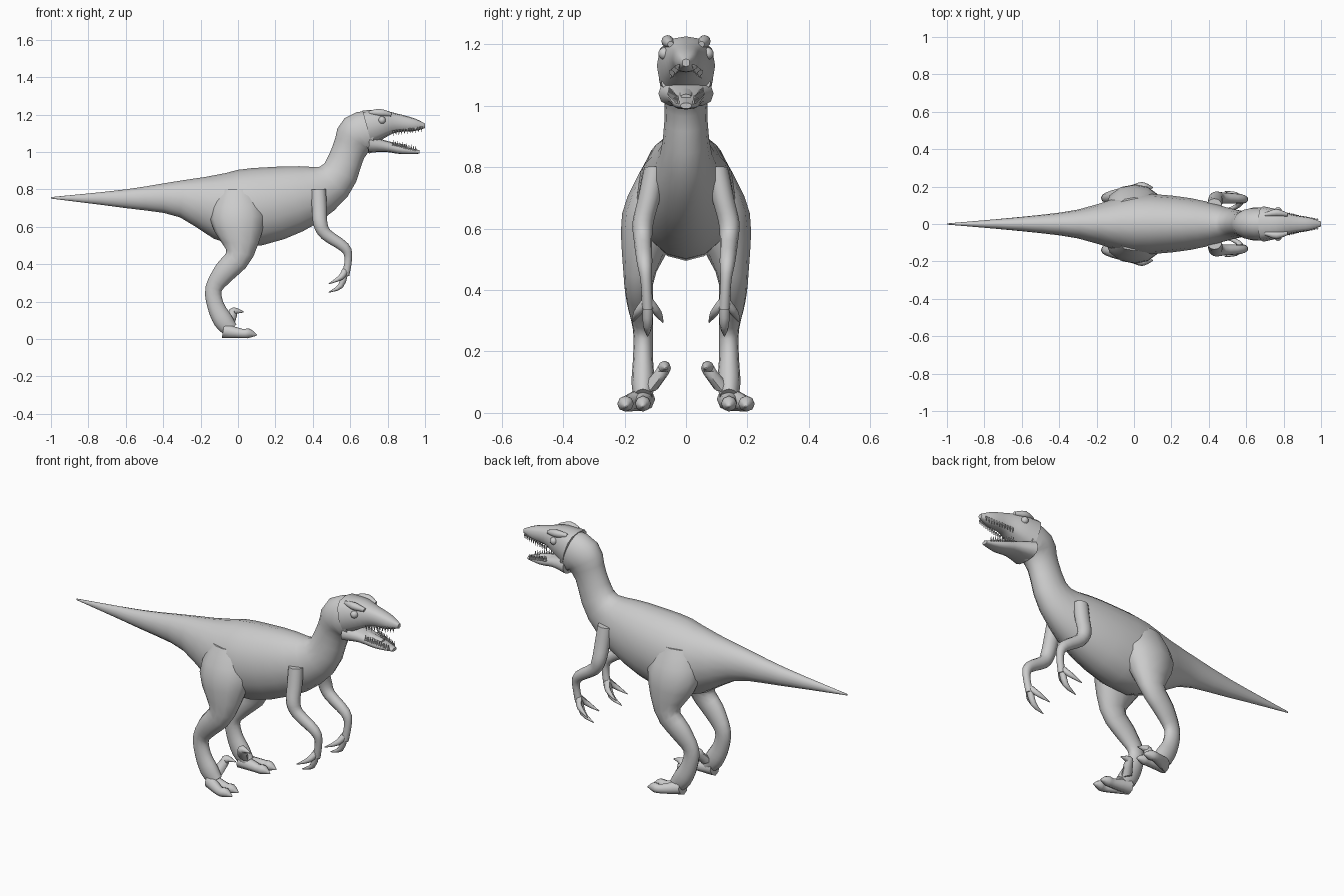
import bpy, bmesh, math
from mathutils import Vector, Matrix

if "Cube" in bpy.data.objects:
    bpy.data.objects.remove(bpy.data.objects["Cube"], do_unlink=True)

grey = (.6, .6, .6, 1)
skin = bpy.data.materials.new("grey skin")
skin.use_nodes = True
skin.diffuse_color = grey
skin.node_tree.nodes["Principled BSDF"].inputs["Base Color"].default_value = grey


def finish(bm, name, mirror):
    """Turn a bmesh into a smooth object, optionally mirrored across y."""
    bmesh.ops.recalc_face_normals(bm, faces=bm.faces)
    mesh = bpy.data.meshes.new(name)
    bm.to_mesh(mesh)
    bm.free()
    mesh.materials.append(skin)
    obj = bpy.data.objects.new(name, mesh)
    bpy.context.collection.objects.link(obj)
    if mirror:
        modifier = obj.modifiers.new("mirror", "MIRROR")
        modifier.use_axis = (False, True, False)
        modifier.use_mirror_merge = False
    bpy.ops.object.select_all(action="DESELECT")
    obj.select_set(True)
    bpy.context.view_layer.objects.active = obj
    bpy.ops.object.shade_smooth_by_angle(angle=math.radians(50))


def resample(points, steps):
    """Run a smooth spline through the points, radius included."""
    keys = [Vector(p) for p in points]
    padded = [keys[0]] + keys + [keys[-1]]
    result = []
    for before, start, end, after in zip(padded, padded[1:], padded[2:], padded[3:]):
        leave, arrive = (end - before) / 2, (after - start) / 2
        for step in range(steps):
            t = step / steps
            ease = t * t * (3 - 2 * t)
            result.append(start.lerp(end, ease)
                          + leave * t * (1 - t) ** 2 - arrive * t * t * (1 - t))
    return result + [keys[-1]]


def limb(name, points, ratio=1, sides=12, mirror=True, power=1, steps=3):
    """Skin oval rings along a path of x, y, z and radius; ratio sets the width."""
    bm = bmesh.new()
    path = resample(points, steps)
    rings = []
    for index, key in enumerate(path):
        ahead = path[min(index + 1, len(path) - 1)]
        behind = path[max(index - 1, 0)]
        direction = (ahead - behind).xyz
        direction.y = 0
        side = Vector((0, 1, 0))
        up = direction.cross(side).normalized()
        ring = []
        for corner in range(sides):
            angle = math.tau * corner / sides
            across, along = (math.copysign(abs(v) ** power, v)
                             for v in (math.cos(angle), math.sin(angle)))
            offset = side * across * ratio + up * along
            ring.append(bm.verts.new(key.xyz + offset * key.w))
        rings.append(ring)
    for ring, following in zip(rings, rings[1:]):
        for i in range(sides):
            j = (i + 1) % sides
            bm.faces.new((ring[i], ring[j], following[j], following[i]))
    bm.faces.new(rings[0])
    bm.faces.new(rings[-1])
    finish(bm, name, mirror)


# Tail, torso and neck in one skin
limb("body", [
    (-1, 0, .755, .004), (-.6, 0, .75, .05), (-.3, 0, .75, .1),
    (0, 0, .7, .205), (.3, 0, .75, .18), (.51, 0, .84, .11),
    (.59, 0, 1, .09), (.64, 0, 1.09, .115), (.72, 0, 1.11, .11),
], ratio=.77, sides=16, mirror=False)

# Head with open jaws
limb("skull", [
    (.69, 0, 1.13, .095), (.77, 0, 1.15, .077), (.85, 0, 1.155, .05),
    (.94, 0, 1.145, .035), (1, 0, 1.14, .012),
], mirror=False, power=.75)
limb("lower_jaw", [
    (.7, 0, 1.04, .045), (.79, 0, 1.03, .03), (.88, 0, 1.01, .022),
    (.97, 0, 1, .009),
], ratio=2, mirror=False, power=.75)
limb("tongue", [(.76, 0, 1.05, .015), (.9, 0, 1.03, .008)], ratio=2, mirror=False)
limb("brow", [(.7, .05, 1.21, .01), (.76, .06, 1.21, .02), (.82, .05, 1.2, .01)])

# Eyes
bm = bmesh.new()
bmesh.ops.create_uvsphere(bm, u_segments=12, v_segments=8, radius=.02,
                          matrix=Matrix.Translation((.77, .07, 1.17)))
finish(bm, "eye", mirror=True)

# Teeth along both jaws
bm = bmesh.new()
tooth_count = 11
tooth_rows = [
    (Vector((.83, .05, 1.1)), Vector((.98, .025, 1.12)), math.pi),
    (Vector((.83, .055, 1.05)), Vector((.95, .025, 1.02)), 0),
]
for back, front, turn in tooth_rows:
    for i in range(tooth_count):
        root = back.lerp(front, i / (tooth_count - 1))
        place = Matrix.Translation(root) @ Matrix.Rotation(turn, 4, "X")
        bmesh.ops.create_cone(bm, cap_ends=True, segments=5, radius1=.006,
                              radius2=0, depth=.03, matrix=place)
finish(bm, "teeth", mirror=True)

# Hind legs
limb("hind_leg", [
    (0, .07, .8, .1), (0, .1, .65, .15), (.01, .15, .46, .075),
    (-.07, .15, .36, .06), (-.13, .14, .27, .045), (-.12, .14, .18, .045),
    (-.08, .14, .1, .052), (-.04, .14, .05, .042),
], ratio=.72)

# Two walking toes and a raised claw on each foot
for name, y in (("outer_toe", .195), ("middle_toe", .14)):
    limb(name, [(-.08, .14, .045, .04), (.02, y, .03, .025),
                (.06, y, .03, .025), (.1, y, .02, .003)], sides=8)
limb("raised_claw", [(-.05, .12, .08, .03), (-.03, .08, .13, .025),
                     (-.02, .07, .15, .02), (.03, .065, .145, .003)], sides=8)

# Arms
limb("arm", [
    (.43, .1, .8, .04), (.435, .12, .7, .04), (.44, .14, .62, .038),
    (.47, .14, .56, .033), (.57, .135, .49, .028), (.59, .13, .43, .02),
    (.575, .125, .34, .02),
], ratio=.9)

# Three clawed fingers fanned out from each wrist
wrist_y = .125
for name, fan in (("inner_finger", -1), ("middle_finger", 0), ("outer_finger", 1)):
    lift = .045 * abs(fan)
    limb(name, [
        (.575, wrist_y, .37, .018),
        (.55, wrist_y + .03 * fan, .285 + lift, .015),
        (.485, wrist_y + .05 * fan, .25 + lift, .002),
    ], sides=8)
